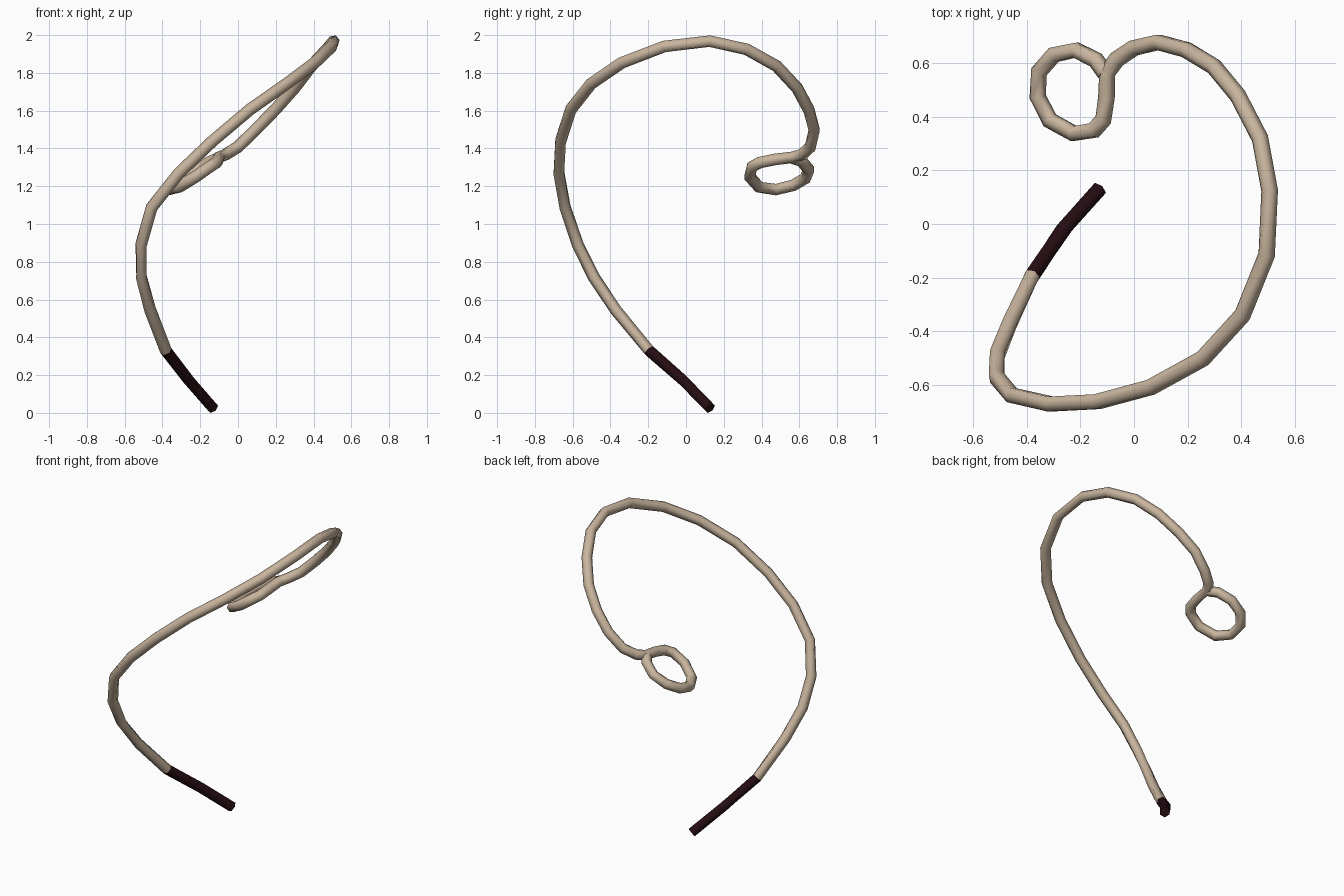
import bpy, bmesh, math
from mathutils import Vector

if "Cube" in bpy.data.objects:
    bpy.data.objects.remove(bpy.data.objects["Cube"])

RADIUS, SIDES = 0.032, 6
LEAN = Vector((-0.68, 0, 0.73))  # normal of the leaning coil plane


def material(name, colour):
    m = bpy.data.materials.new(name)
    m.use_nodes = True
    m.diffuse_color = colour
    m.node_tree.nodes["Principled BSDF"].inputs["Base Color"].default_value = colour
    return m


def tube(name, points, tangents, mat):
    """Sweep a hexagon along the points and cap both ends."""
    bm = bmesh.new()
    rings = []
    for p, t in zip(points, tangents):
        u = (LEAN - t * LEAN.dot(t)).normalized()
        v = t.cross(u)
        angles = [2 * math.pi * k / SIDES for k in range(SIDES)]
        rings.append([bm.verts.new(p + RADIUS * (u * math.cos(a) + v * math.sin(a))) for a in angles])
    for a, b in zip(rings, rings[1:]):
        for k in range(SIDES):
            n = (k + 1) % SIDES
            bm.faces.new((a[k], a[n], b[n], b[k]))
    bm.faces.new(rings[0][::-1])
    bm.faces.new(rings[-1])
    bmesh.ops.recalc_face_normals(bm, faces=bm.faces)
    mesh = bpy.data.meshes.new(name)
    bm.to_mesh(mesh)
    bm.free()
    mesh.materials.append(mat)
    obj = bpy.data.objects.new(name, mesh)
    bpy.context.collection.objects.link(obj)
    bpy.ops.object.select_all(action="DESELECT")
    obj.select_set(True)
    bpy.context.view_layer.objects.active = obj
    bpy.ops.object.shade_smooth_by_angle(angle=math.radians(65))


# Centre line: grip, large leaning sweep, then the small end loop
grip = [(-.132, .128, .025), (-.26, -.015, .172), (-.382, -.195, .33)]
sweep = [
    (-.465, -.372, .545), (-.511, -.487, .717), (-.513, -.573, .89),
    (-.457, -.64, 1.088), (-.312, -.673, 1.27), (-.136, -.664, 1.438),
    (.063, -.61, 1.606), (.257, -.503, 1.742), (.405, -.341, 1.853),
    (.496, -.115, 1.94), (.507, .125, 1.968), (.471, .32, 1.925),
    (.388, .48, 1.836), (.299, .588, 1.72), (.195, .651, 1.603),
    (.091, .679, 1.498), (0, .658, 1.408), (-.065, .615, 1.368),
]
loop = [
    (-.1, .565, 1.353), (-.103, .473, 1.342), (-.115, .39, 1.325),
    (-.15, .35, 1.303), (-.225, .338, 1.25), (-.314, .387, 1.195),
    (-.36, .476, 1.182), (-.355, .569, 1.205), (-.3, .632, 1.242),
    (-.217, .65, 1.288), (-.143, .613, 1.332), (-.108, .565, 1.348),
]
path = [Vector(p) for p in grip + sweep + loop]
last = len(path) - 1
tangents = []
for i, p in enumerate(path):
    before = (p - path[max(i - 1, 0)]).normalized()
    after = (path[min(i + 1, last)] - p).normalized()
    tangents.append((before + after).normalized())

# Dark grip and pale cord share one ring where they meet
cut = len(grip)
tube("handle", path[:cut], tangents[:cut], material("dark brown", (.018, .004, .006, 1)))
tube("cord", path[cut - 1:], tangents[cut - 1:], material("pale tan", (.58, .46, .34, 1)))
